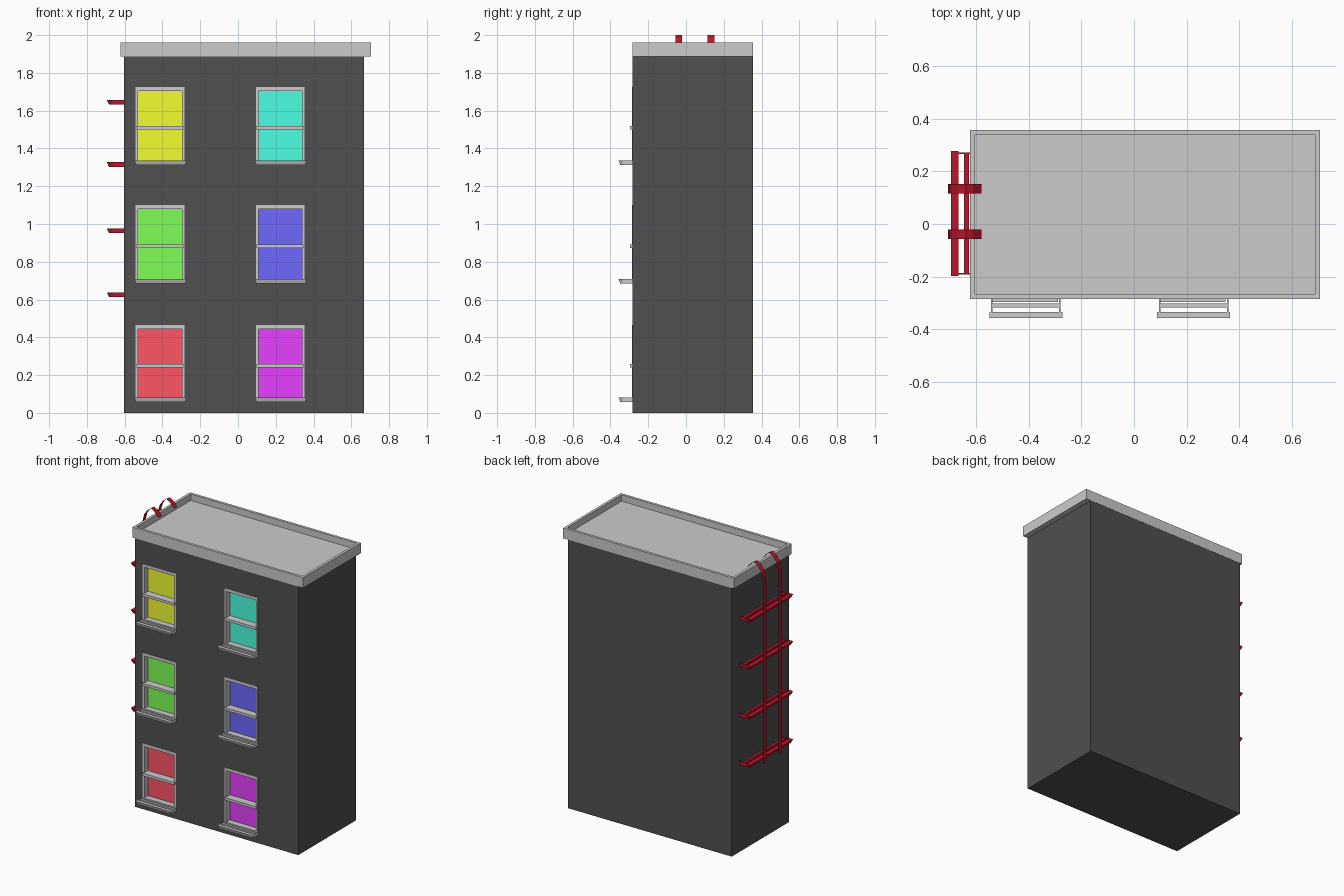
import bpy, bmesh
from mathutils import Vector

if "Cube" in bpy.data.objects:
    bpy.data.objects.remove(bpy.data.objects["Cube"])


def material(name, rgb):
    m = bpy.data.materials.new(name)
    m.diffuse_color = (*rgb, 1)
    m.use_nodes = True
    m.node_tree.nodes["Principled BSDF"].inputs["Base Color"].default_value = m.diffuse_color
    return m


def finish(name, bm, mat=None, fix_normals=True):
    if fix_normals:
        bmesh.ops.recalc_face_normals(bm, faces=bm.faces)
    me = bpy.data.meshes.new(name)
    bm.to_mesh(me)
    bm.free()
    ob = bpy.data.objects.new(name, me)
    bpy.context.collection.objects.link(ob)
    if mat:
        me.materials.append(mat)
    return ob


def box(bm, x0, x1, y0, y1, z0, z1):
    vs = bmesh.ops.create_cube(bm, size=1)["verts"]
    for v in vs:
        v.co = Vector((x1 if v.co.x > 0 else x0,
                       y1 if v.co.y > 0 else y0,
                       z1 if v.co.z > 0 else z0))
    return vs


def tray(bm, to_world, length0, length1, z0, z1):
    """Slatted ledge: out = distance from wall, along = direction of the wall."""
    t = 0.009  # taper towards the underside

    def slat(a0, a1, o0, o1, taper_out, taper_ends=0):
        for v in box(bm, a0, a1, o0, o1, z0, z1):
            if v.co.z < (z0 + z1) / 2:
                if v.co.y > (o0 + o1) / 2:
                    v.co.y -= taper_out
                v.co.x += taper_ends if v.co.x < (a0 + a1) / 2 else -taper_ends
            v.co = to_world(v.co.x, v.co.y, v.co.z)

    slat(length0, length1, 0.05, 0.074, t, t)               # outer slat
    slat(length0 + t, length1 - t, 0.018, 0.034, 0)         # middle slat
    for a in (length0 + t, length1 - t):                    # end brackets
        slat(a - 0.003, a + 0.003, -0.002, 0.055, 0)


dark = material("dark_wall", (0.08, 0.08, 0.08))
red = material("red_metal", (0.5, 0.008, 0.025))

FRONT, BACK = -0.283, 0.355
GLASS_Y = FRONT + 0.04
columns = [(-0.542, -0.284), (0.095, 0.352)]
rows = [(0.07, 0.464), (0.697, 1.10), (1.325, 1.724)]
bars = [0.25, 0.882, 1.51]
colours = [
    [("red", (1, 0.09, 0.13)), ("magenta", (0.79, 0.05, 1))],
    [("green", (0.21, 1, 0.09)), ("blue", (0.156, 0.14, 1))],
    [("yellow", (0.89, 0.98, 0.03)), ("cyan", (0.07, 1, 0.75))],
]

# Building body with window openings
bm = bmesh.new()
box(bm, -0.604, 0.667, FRONT, BACK, 0, 1.9)
body = finish("building_body", bm, dark)
bm = bmesh.new()
for x0, x1 in columns:
    for z0, z1 in rows:
        box(bm, x0 + 0.004, x1 - 0.004, FRONT - 0.1, GLASS_Y + 0.005, z0 + 0.004, z1 - 0.004)
cutter = finish("window_cutter", bm)
cutter.hide_render = True
mod = body.modifiers.new("openings", "BOOLEAN")
mod.operation, mod.solver, mod.object = "DIFFERENCE", "EXACT", cutter
bpy.context.view_layer.objects.active = body
bpy.ops.object.modifier_apply(modifier=mod.name)
bpy.data.objects.remove(cutter)

# Roof slab with a low parapet
bm = bmesh.new()
box(bm, -0.622, 0.705, FRONT - 0.001, BACK + 0.001, 1.887, 1.96)
bm.normal_update()
top = [f for f in bm.faces if f.normal.z > 0.9]
bmesh.ops.inset_region(bm, faces=top, thickness=0.026)
inner = bmesh.ops.extrude_discrete_faces(bm, faces=top)["faces"]
bmesh.ops.translate(bm, verts=inner[0].verts, vec=(0, 0, -0.045))
finish("roof", bm)

# Windows: frame, middle bar, glass and slatted sill
for (z0, z1), zb, row in zip(rows, bars, colours):
    for (x0, x1), (cname, rgb) in zip(columns, row):
        w, wt = 0.013, 0.021
        y0, y1 = FRONT - 0.002, GLASS_Y + 0.005
        bm = bmesh.new()
        box(bm, x0, x0 + w, y0, y1, z0, z1)
        box(bm, x1 - w, x1, y0, y1, z0, z1)
        box(bm, x0 + w, x1 - w, y0, y1, z1 - wt, z1)
        box(bm, x0 + w, x1 - w, y0, y1, z0, z0 + 0.012)
        box(bm, x0 + 0.004, x1 - 0.004, FRONT - 0.013, GLASS_Y + 0.002, zb - 0.009, zb + 0.009)
        finish(cname + "_window_frame", bm)

        bm = bmesh.new()
        box(bm, x0 + w, x1 - w, GLASS_Y, y1, z0 + 0.01, z1 - wt)
        finish(cname + "_window_glass", bm, material(cname + "_glass", rgb))

        bm = bmesh.new()
        tray(bm, lambda a, o, z: Vector((a, FRONT - o, z)),
             x0 - 0.007, x1 + 0.012, z0 - 0.012, z0 + 0.012)
        finish(cname + "_window_sill", bm)

# Fire escape platforms on the left wall
for i, z in enumerate((0.626, 0.964, 1.315, 1.645)):
    bm = bmesh.new()
    tray(bm, lambda a, o, h: Vector((-0.604 - o * 1.22, a, h)),
         -0.198, 0.277, z - 0.012, z + 0.012)
    finish(f"escape_platform_{i + 1}", bm, red)

# Flat ladder rails that hook over the parapet
path = [(-0.705, 0.6), (-0.705, 1.83), (-0.702, 1.9), (-0.69, 1.945),
        (-0.665, 1.98), (-0.637, 2.0), (-0.61, 1.985), (-0.578, 1.95)]
for side, yc in (("front", -0.038), ("back", 0.133)):
    bm = bmesh.new()
    pairs = [[bm.verts.new((x, yc + s * 0.018, z)) for s in (1, -1)] for x, z in path]
    for (a, b), (c, d) in zip(pairs, pairs[1:]):
        bm.faces.new((a, b, d, c))
    bm.normal_update()
    if bm.faces[:][0].normal.x > 0 if not bm.faces.ensure_lookup_table() else False:
        bmesh.ops.reverse_faces(bm, faces=bm.faces[:])
    finish(side + "_ladder_rail", bm, red, fix_normals=False)
